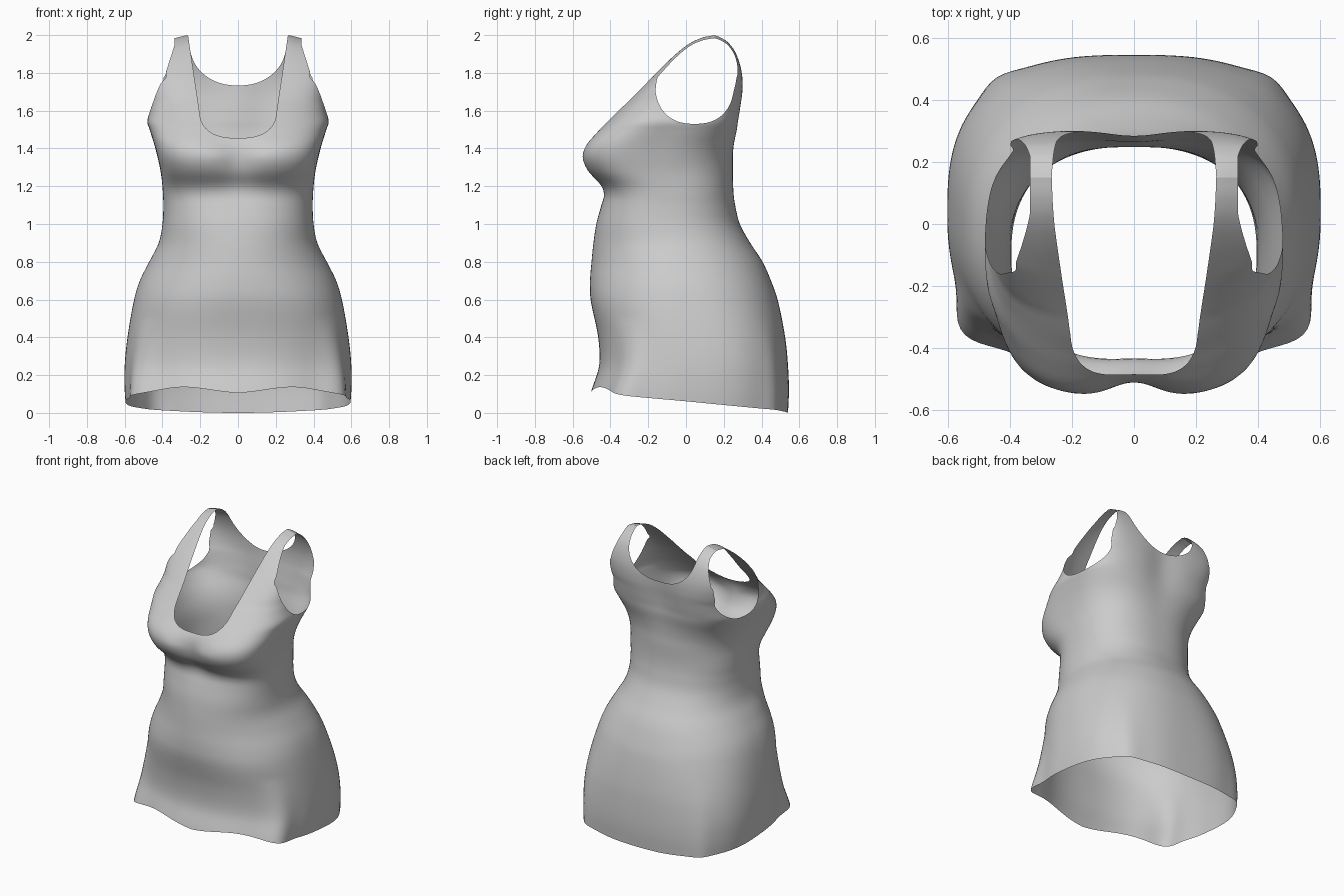
import bpy
import bmesh
from math import sin, cos, pi, exp

cube = bpy.data.objects.get("Cube")
if cube:
    bpy.data.objects.remove(cube)

SEGMENTS, ROWS = 160, 110

# Garment rings: height, half width, front y, back y
RINGS = [
    (0, .59, -.53, .54), (.12, .6, -.5, .545), (.25, .6, -.46, .54),
    (.4, .585, -.465, .525), (.6, .55, -.505, .485), (.7, .52, -.508, .45),
    (.8, .47, -.5, .405), (.9, .42, -.49, .34), (1, .4, -.475, .285),
    (1.1, .395, -.45, .26), (1.15, .397, -.44, .253), (1.2, .4, -.455, .25),
    (1.28, .41, -.527, .25), (1.35, .425, -.555, .25), (1.42, .443, -.54, .258),
    (1.5, .468, -.472, .275), (1.54, .48, -.43, .28), (1.6, .468, -.37, .29),
    (1.7, .46, -.26, .302), (1.8, .46, -.16, .297), (1.9, .46, -.055, .267),
    (1.96, .46, .025, .225), (1.99, .46, .095, .18), (2, .46, .15, .15),
]


def slope(i, k):
    lo, hi = RINGS[max(i - 1, 0)], RINGS[min(i + 1, len(RINGS) - 1)]
    return (hi[k] - lo[k]) / (hi[0] - lo[0])


def ring_at(z):
    """Smoothly interpolated half width, front and back at a height."""
    i = 0
    while i < len(RINGS) - 2 and z > RINGS[i + 1][0]:
        i += 1
    a, b = RINGS[i], RINGS[i + 1]
    step = b[0] - a[0]
    t = (z - a[0]) / step
    ease = t * t * (3 - 2 * t)
    return [a[k] + (b[k] - a[k]) * ease
            + step * t * (1 - t) * ((1 - t) * slope(i, k) - t * slope(i + 1, k))
            for k in (1, 2, 3)]


def bell(v, centre, width):
    return exp(-((v - centre) / width) ** 2)


def hem_height(a):
    wave = .04 * bell(abs(a - pi), .5, .35)
    return .05 - .05 * cos(a) + wave + .01 * sin(a) ** 2


def surface_point(a, z):
    width, front, back = ring_at(z)
    # Squareness of the section: fuller bust and seat, flat shoulders
    if cos(a) < 0:
        n = 2.4 - .35 * bell(z, .78, .2)
        n += .9 * bell(z, 1.38, .17) + .6 * bell(z, 1.71, .13)
    else:
        n = 2.4 - .2 * bell(z, .85, .2)
        n += .5 * max(0, 1 - z / .6) + 1.2 * bell(z, 1.67, .24)
    n += 10 * max(0, z - 1.65)
    r = (abs(sin(a)) ** n + abs(cos(a)) ** n) ** (-1 / n)
    # Folds flaring at the hem corners
    turn = abs(a - pi)
    flare = .12 * bell(turn, .916, .17) + .035 * bell(turn, 2.43, .12)
    r *= 1 + flare * max(0, 1 - z / .5)
    x = width * r * sin(a)
    y = (front + back) / 2 + (back - front) / 2 * r * cos(a)
    # Hollow between the bust, and along the spine
    if cos(a) < 0:
        spread = .1 + .7 * max(0, z - 1.36)
        y += .045 * bell(x, 0, spread) * bell(z, 1.36, .15)
    else:
        y -= .022 * bell(x, 0, .12) * bell(z, 1.65, .2)
    # Shoulders slope outwards
    z -= .25 * max(0, abs(x) - .27) * max(0, z - 1.8) / .2
    return x, y, z


def neckline(p):
    """Negative inside the scooped front and back neck openings."""
    _, front, back = ring_at(p.z)
    is_front = p.y < (front + back) / 2
    start, depth, power = (1.62, .165, 2.6) if is_front else (1.92, .187, 2.2)
    half = .205 + .15 * max(0, p.z - 1.6)
    return (abs(p.x) / half) ** power + (max(0, start - p.z) / depth) ** power - 1


def armhole(p):
    """Negative inside the armholes and outside the shoulder straps."""
    middle = .045 + .17 * max(0, p.z - 1.7)
    oval = (abs(p.y - middle) / .21) ** 2.4 + (abs(p.z - 1.76) / .23) ** 2.4 - 1
    strap_edge = min(.38, .335 + .32 * max(0, 1.95 - p.z))
    return max(min(oval, (1.79 - p.z) * 4), (strap_edge - abs(p.x)) * 4)


def trim(bm, rule):
    """Cut the surface along the zero line of a rule and drop the inside."""
    value = {v: rule(v.co) for v in bm.verts}
    cut = []
    for e in list(bm.edges):
        a, b = e.verts
        fa, fb = value[a], value[b]
        if fa * fb < 0:
            _, v = bmesh.utils.edge_split(e, a, fa / (fa - fb))
            value[v] = 0
            cut.append(v)
    bmesh.ops.connect_verts(bm, verts=cut)
    inside = [f for f in bm.faces if sum(value[v] for v in f.verts) < 0]
    bmesh.ops.delete(bm, geom=inside, context='FACES')


# Lofted body from hem to shoulder
bm = bmesh.new()
grid = []
for j in range(ROWS + 1):
    rise = 1 - (1 - j / ROWS) ** 1.5
    row = []
    for i in range(SEGMENTS):
        a = 2 * pi * i / SEGMENTS
        low = hem_height(a)
        row.append(bm.verts.new(surface_point(a, low + (2 - low) * rise)))
    grid.append(row)
for lower, upper in zip(grid, grid[1:]):
    for i in range(SEGMENTS):
        k = (i + 1) % SEGMENTS
        bm.faces.new((lower[i], lower[k], upper[k], upper[i]))

# Join front and back along the shoulder line
bmesh.ops.remove_doubles(bm, verts=grid[-1], dist=.0001)

# Neck and arm openings
trim(bm, neckline)
trim(bm, armhole)
bmesh.ops.recalc_face_normals(bm, faces=bm.faces)

mesh = bpy.data.meshes.new("dress")
bm.to_mesh(mesh)
bm.free()
dress = bpy.data.objects.new("dress", mesh)
bpy.context.collection.objects.link(dress)

# Plain grey cloth
cloth = bpy.data.materials.new("grey cloth")
cloth.use_nodes = True
colour = (.6, .6, .6, 1)
cloth.diffuse_color = colour
cloth.node_tree.nodes["Principled BSDF"].inputs["Base Color"].default_value = colour
mesh.materials.append(cloth)

bpy.context.view_layer.objects.active = dress
dress.select_set(True)
bpy.ops.object.shade_smooth()
